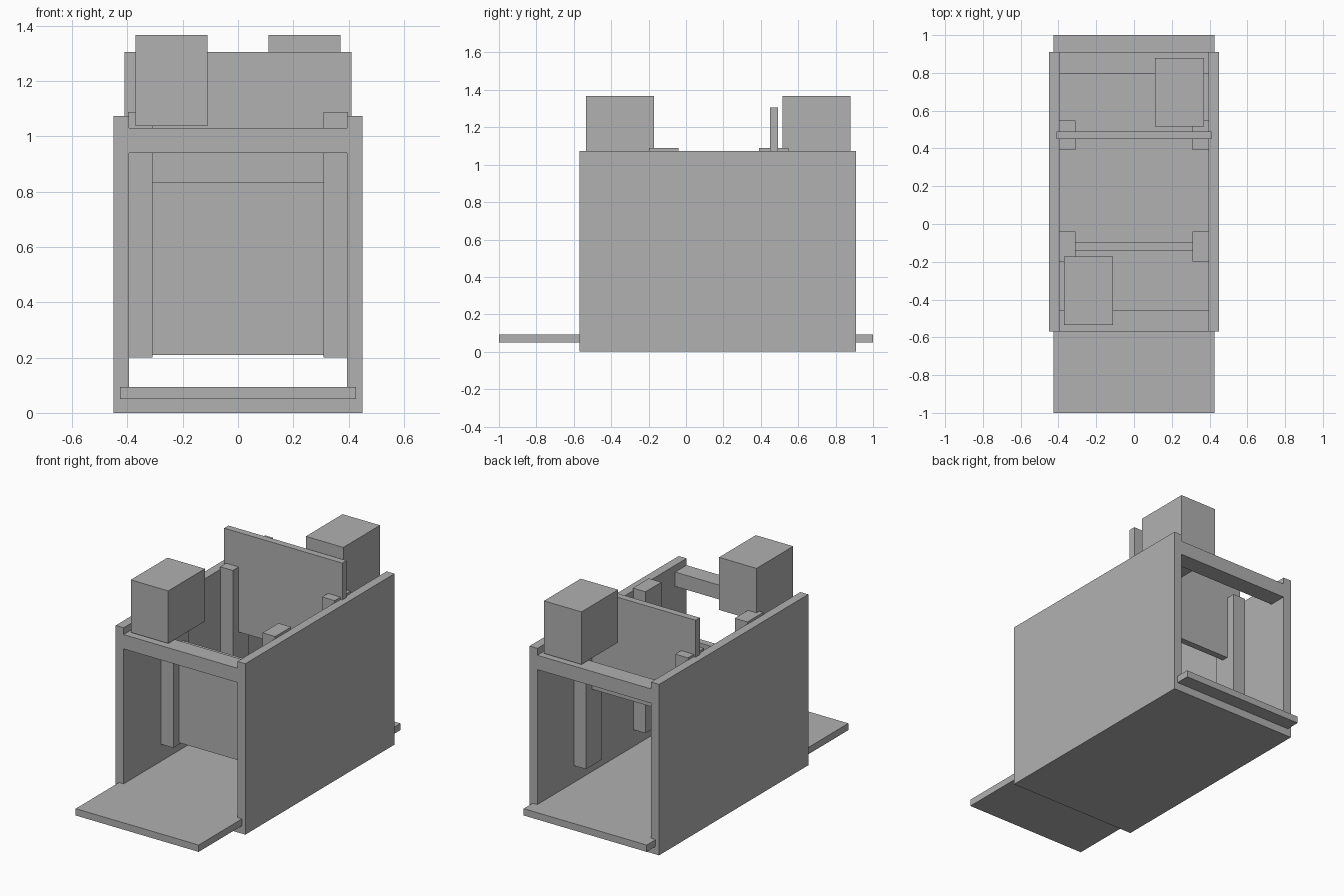
import bpy
import bmesh
from mathutils import Vector

cube = bpy.data.objects.get("Cube")
if cube:
    bpy.data.objects.remove(cube, do_unlink=True)

grey = bpy.data.materials.new("plain_grey")
grey.use_nodes = True
colour = (0.44, 0.44, 0.44, 1)
grey.diffuse_color = colour
grey.node_tree.nodes["Principled BSDF"].inputs["Base Color"].default_value = colour


def block(name, x, y, z):
    """Box spanning the given (low, high) range on each axis."""
    low, high = (Vector(c) for c in zip(x, y, z))
    bm = bmesh.new()
    bmesh.ops.create_cube(bm, size=1)
    for v in bm.verts:
        v.co = (low + high) / 2 + v.co * (high - low)
    mesh = bpy.data.meshes.new(name)
    bm.to_mesh(mesh)
    bm.free()
    mesh.materials.append(grey)
    obj = bpy.data.objects.new(name, mesh)
    bpy.context.collection.objects.link(obj)
    return obj


def pair(name, x, y, z):
    """The same box on the left (+x) and mirrored on the right."""
    block("left_" + name, x, y, z)
    block("right_" + name, (-x[1], -x[0]), y, z)


# Housing: base, side walls and the belt that runs through it
WALL_IN, WALL_OUT = 0.395, 0.45
FRONT, BACK = -0.57, 0.91
block("base", (-WALL_IN, WALL_IN), (FRONT, BACK), (0, 0.07))
pair("side_wall", (WALL_IN, WALL_OUT), (FRONT, BACK), (0, 1.073))
block("conveyor_belt", (-0.427, 0.427), (-1, 1), (0.05, 0.093))

# Cross beams over both openings
BEAM = 0.113
for name, y in (("front", FRONT), ("back", BACK - BEAM)):
    block(name + "_beam", (-WALL_IN, WALL_IN), (y, y + BEAM), (0.94, 1.03))

# Sliding doors (front lowered, back raised) in their guide rails
DOOR_HEIGHT = 0.625
for name, y, bottom in (("front", -0.12, 0.21), ("back", 0.47, 0.68)):
    block(name + "_door", (-0.41, 0.41), (y - 0.021, y + 0.021),
          (bottom, bottom + DOOR_HEIGHT))
    pair(name + "_rail", (0.31, WALL_IN + 0.003), (y - 0.079, y + 0.079),
         (0.2, 1.088))

# Motor boxes on opposite corners
for name, x, y in (("front", -0.24, -0.353), ("back", 0.24, 0.698)):
    block(name + "_motor_box", (x - 0.13, x + 0.13), (y - 0.182, y + 0.182),
          (1.037, 1.367))
